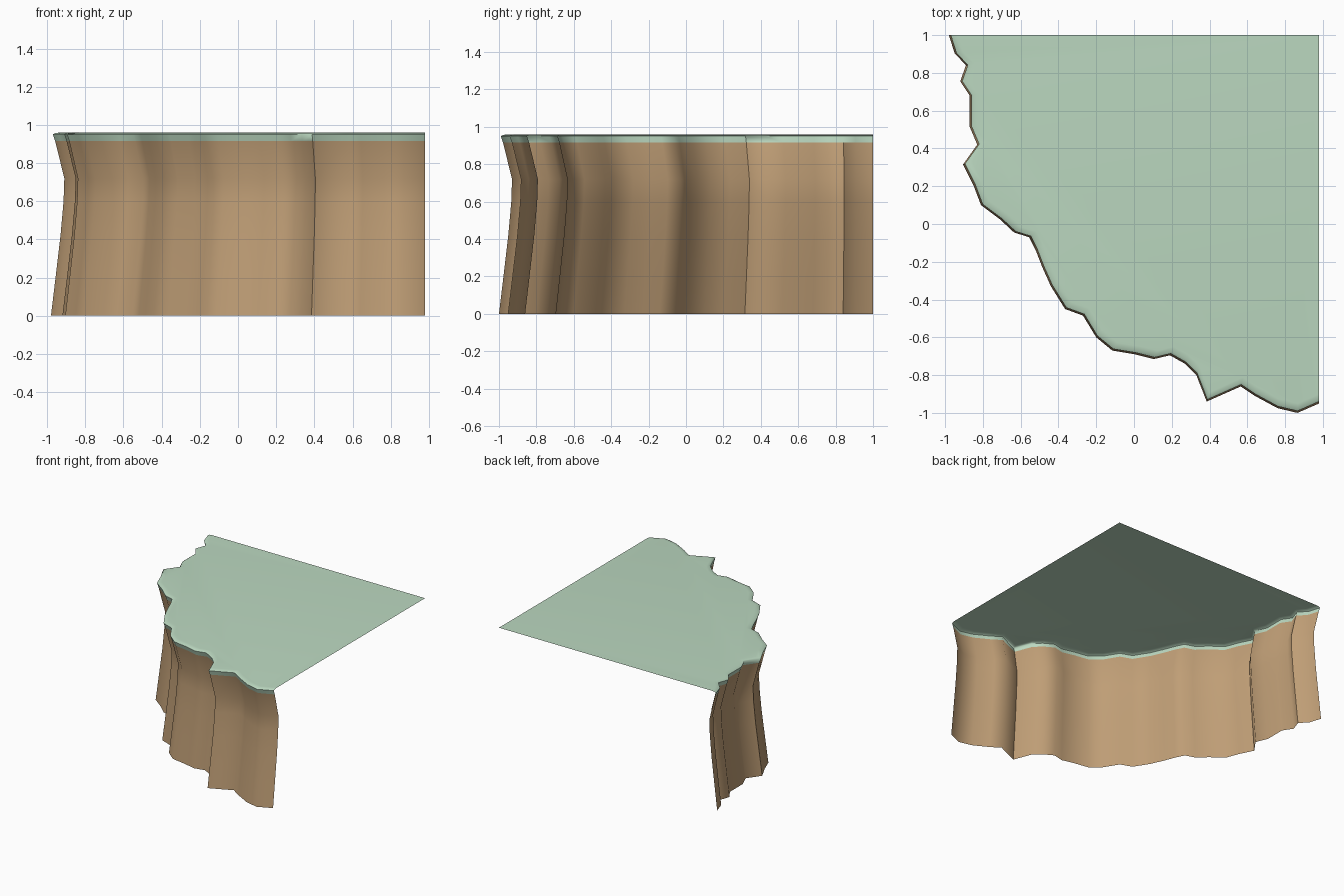
import bpy, bmesh
from mathutils import Vector

if "Cube" in bpy.data.objects:
    bpy.data.objects.remove(bpy.data.objects["Cube"])

# Cliff rim seen from above, from the back left to the front right
RIM = [(-.98, 1), (-.95, .905), (-.89, .84), (-.92, .755), (-.87, .68), (-.87, .515),
       (-.83, .42), (-.905, .315), (-.85, .205), (-.81, .10), (-.71, .025),
       (-.635, -.045), (-.555, -.07), (-.52, -.14), (-.485, -.23), (-.44, -.33),
       (-.365, -.45), (-.27, -.485), (-.2, -.60), (-.115, -.67), (.005, -.69),
       (.105, -.715), (.19, -.695), (.27, -.74), (.33, -.80), (.385, -.94),
       (.565, -.86), (.64, -.91), (.76, -.975), (.865, -1), (.98, -.95)]
CORNER = Vector((.98, 1))

# Profiles: (inward offset, height)
WALL = [(0, 0), (.024, .2), (.05, .42), (.066, .6), (.07, .72), (.022, .915)]
TURF = [(.022, .915), (.010, .95), (.022, .957), (.05, .96)]


def material(name, color):
    m = bpy.data.materials.new(name)
    m.diffuse_color = (*color, 1)
    m.use_nodes = True
    m.node_tree.nodes["Principled BSDF"].inputs["Base Color"].default_value = m.diffuse_color
    return m


def sweep(name, profile, mat, cap=False):
    """Sweep a profile along the rim, offsetting towards the inner corner."""
    bm = bmesh.new()
    rows = []
    for off, z in profile:
        row = []
        for p in RIM:
            v = Vector(p)
            v += (CORNER - v).normalized() * off
            row.append(bm.verts.new((v.x, v.y, z)))
        rows.append(row)
    for lo, hi in zip(rows, rows[1:]):
        for i in range(len(RIM) - 1):
            bm.faces.new((lo[i], lo[i + 1], hi[i + 1], hi[i]))
    if cap:
        # flat ground out to the inner corner
        bm.faces.new(rows[-1] + [bm.verts.new((*CORNER, profile[-1][1]))])
    me = bpy.data.meshes.new(name)
    bm.to_mesh(me)
    bm.free()
    me.materials.append(mat)
    ob = bpy.data.objects.new(name, me)
    bpy.context.collection.objects.link(ob)
    bpy.ops.object.select_all(action='DESELECT')
    ob.select_set(True)
    bpy.context.view_layer.objects.active = ob
    bpy.ops.object.shade_smooth_by_angle(angle=1.05)
    return ob


# Earth wall and the turf sheet that laps over its edge
sweep("cliff_wall", WALL, material("earth brown", (.52, .34, .18)))
sweep("grass_top", TURF, material("pale green", (.50, .69, .53)), cap=True)
